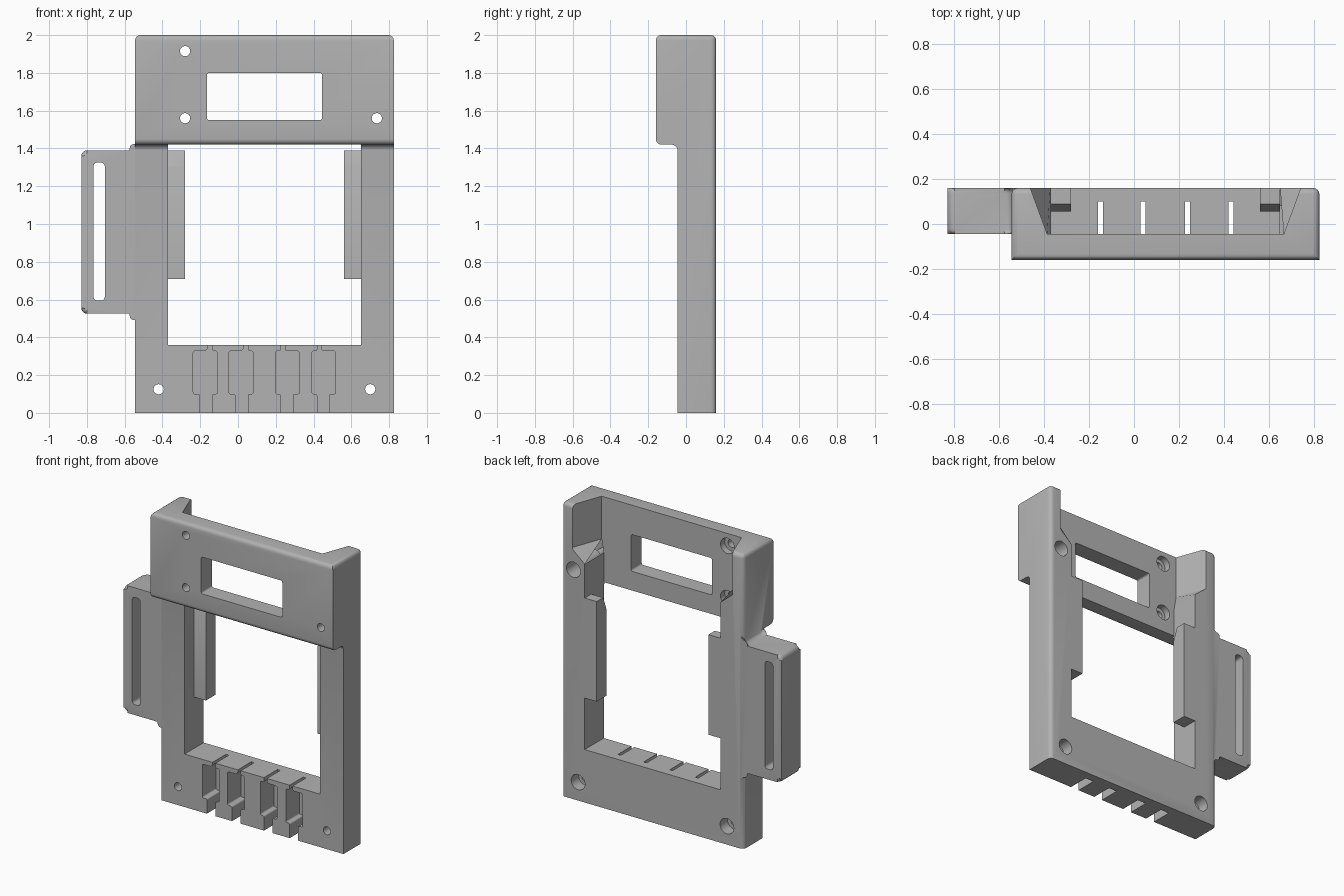
import bpy, bmesh, math
from mathutils import Vector

if "Cube" in bpy.data.objects:
    bpy.data.objects.remove(bpy.data.objects["Cube"])

grey = bpy.data.materials.new("plain grey")
grey.diffuse_color = (0.45, 0.45, 0.45, 1)
grey.use_nodes = True
grey.node_tree.nodes["Principled BSDF"].inputs["Base Color"].default_value = grey.diffuse_color


def make(name, bm):
    bmesh.ops.recalc_face_normals(bm, faces=bm.faces)
    mesh = bpy.data.meshes.new(name)
    bm.to_mesh(mesh)
    bm.free()
    ob = bpy.data.objects.new(name, mesh)
    bpy.context.collection.objects.link(ob)
    mesh.materials.append(grey)
    return ob


def rounded(points, steps=5):
    """Outline from (a, b, radius) corners, each filleted by its radius."""
    out = []
    for i, (a, b, r) in enumerate(points):
        p = Vector((a, b))
        if not r:
            out.append(p)
            continue
        d0 = (Vector(points[i - 1][:2]) - p).normalized()
        d1 = (Vector(points[(i + 1) % len(points)][:2]) - p).normalized()
        c = p + (d0 + d1) * r
        for k in range(steps + 1):
            t = k / steps * math.pi / 2
            out.append(c - d1 * r * math.cos(t) - d0 * r * math.sin(t))
    return out


def loft(sections):
    """Closed solid through equal-length rings of 3D points."""
    bm = bmesh.new()
    rings = [[bm.verts.new(p) for p in s] for s in sections]
    n = len(rings[0])
    for a, b in zip(rings, rings[1:]):
        for i in range(n):
            bm.faces.new((a[i], a[(i + 1) % n], b[(i + 1) % n], b[i]))
    bm.faces.new(rings[0])
    bm.faces.new(rings[-1])
    return bm


def prism_y(outline, y0, y1):
    return loft([[(x, y, z) for x, z in outline] for y in (y0, y1)])


def prism_x(outline, x0, x1):
    return loft([[(x, y, z) for y, z in outline] for x in (x0, x1)])


def rect(x0, x1, z0, z1, r=0):
    return rounded([(x0, z0, r), (x1, z0, r), (x1, z1, r), (x0, z1, r)])


def disc(x, z, r, n=24):
    return [(x + r * math.cos(2 * math.pi * i / n), z + r * math.sin(2 * math.pi * i / n)) for i in range(n)]


def bevel(bm, rule, width):
    edges = [e for e in bm.edges if rule(*[v.co for v in e.verts])]
    bmesh.ops.bevel(bm, geom=edges, offset=width, segments=4, profile=0.5, affect='EDGES')


def combine(target, other, operation):
    mod = target.modifiers.new("bool", 'BOOLEAN')
    mod.operation, mod.object, mod.solver = operation, other, 'EXACT'
    bpy.context.view_layer.objects.active = target
    bpy.ops.object.modifier_apply(modifier=mod.name)
    bpy.data.objects.remove(other)


def cut(bm):
    ob = make("cutter", bm)
    ob.hide_render = True
    combine(frame, ob, 'DIFFERENCE')


# Main block, rounded along the top and the back side edges
bm = prism_y(rect(-0.545, 0.825, 0, 2), -0.16, 0.16)
bevel(bm, lambda a, b: min(a.z, b.z) > 1.9 or (min(a.y, b.y) > 0.1 and abs(a.x - b.x) < 0.01), 0.028)
frame = make("frame", bm)

# Thin the lower part from the front, leaving the thick top panel
cut(prism_x(rounded([(-1, -1, 0), (-0.045, -1, 0), (-0.045, 1.42, 0.03), (-0.16, 1.42, 0),
                     (-0.3, 1.42, 0), (-1, 1.42, 0)]), -2, 2))
# Round the lower front edge of the top panel
cut(prism_x([(-0.2, 1.38), (-0.13, 1.38)] + [
    (-0.13 - 0.03 * math.sin(t * math.pi / 10), 1.45 - 0.03 * math.cos(t * math.pi / 10)) for t in range(6)]
    + [(-0.2, 1.45)], -2, 2))

# Strap ear on the left
bm = prism_y(rounded([(-0.45, 0.45, 0), (-0.54, 0.45, 0), (-0.54, 0.525, 0.035), (-0.829, 0.525, 0.03),
                      (-0.829, 1.39, 0.03), (-0.54, 1.39, 0.035), (-0.54, 1.46, 0), (-0.45, 1.46, 0)]),
             -0.0445, 0.1595)
bevel(bm, lambda a, b: abs(a.y - b.y) < 0.001, 0.022)
combine(frame, make("ear", bm), 'UNION')
cut(prism_y(rect(-0.765, -0.705, 0.595, 1.325, 0.02), -1, 1))

# Main opening, display window
cut(prism_y(rect(-0.37, 0.65, 0.36, 1.42), -1, 1))
cut(prism_y(rect(-0.165, 0.445, 1.55, 1.80, 0.012), -1, 1))

# Rear pocket, flaring out towards the top
cut(loft([[(-0.37 - f, -0.045, z), (0.65 + f, -0.045, z), (0.65 + b, 0.2, z), (-0.37 - b, 0.2, z)]
          for z, f, b in ((1.4, 0, 0), (1.62, 0, 0), (1.71, 0.016, 0.106), (2.1, 0.016, 0.106))]))

# Screw holes with counterbores from the back
for x, z, y in ((-0.28, 1.915, -0.09), (-0.28, 1.56, -0.09), (0.735, 1.56, -0.07),
                (-0.42, 0.125, 0.08), (0.70, 0.125, 0.08)):
    cut(prism_y(disc(x, z, 0.027), -1, 1))
    cut(prism_y(disc(x, z, 0.052), y, 0.15 if y < -0.08 and z > 1.9 else 0.3))

# Cable channels in the front of the bottom bar
for x in (-0.16, 0.03, 0.227, 0.42):
    w0, w1 = x - 0.077, x + 0.05
    l0, l1 = (x - 0.043, x + 0.022) if x < 0.1 else (x, x + 0.063)
    n0, n1 = x, x + 0.022
    cut(prism_y(rounded([(l0, -0.1, 0), (l1, -0.1, 0), (l1, 0.1, 0.01), (w1, 0.1, 0.01), (w1, 0.328, 0.012),
                         (n1, 0.328, 0.01), (n1, 0.5, 0), (n0, 0.5, 0), (n0, 0.328, 0.02),
                         (w0, 0.328, 0.01), (w0, 0.1, 0.01), (l0, 0.1, 0.01)]) if x < 0.1 else
                rounded([(l0, -0.1, 0), (l1, -0.1, 0), (l1, 0.1, 0.01), (x + 0.097, 0.1, 0.01),
                         (x + 0.097, 0.328, 0.012), (n1, 0.328, 0.01), (n1, 0.5, 0), (n0, 0.5, 0),
                         (n0, 0.328, 0.01), (x - 0.028, 0.328, 0.01), (x - 0.028, 0.1, 0.01), (l0, 0.1, 0.01)]),
                -0.3, 0.10))

# Retaining tabs on both sides of the opening
for x0, x1 in ((-0.39, -0.28), (0.56, 0.67)):
    tab = make("tab", prism_x([(0.1599, 0.71), (0.055, 0.71), (0.055, 1.30), (0.09, 1.39), (0.1599, 1.39)], x0, x1))
    combine(frame, tab, 'UNION')

bpy.ops.object.select_all(action='DESELECT')
frame.select_set(True)
bpy.context.view_layer.objects.active = frame
bpy.ops.object.shade_smooth_by_angle(angle=math.radians(30))
